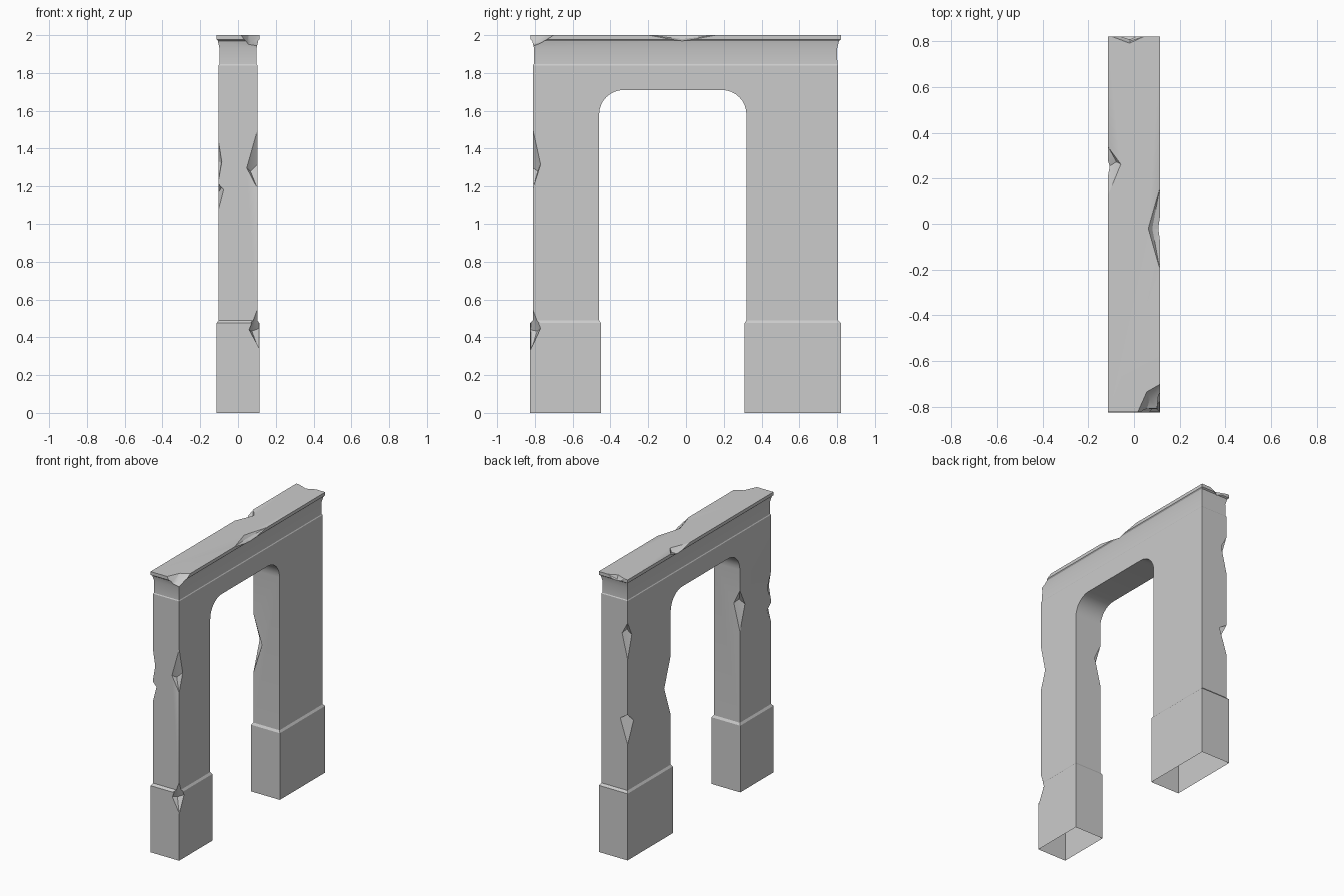
import bpy, bmesh, math
from mathutils import Vector as V

if "Cube" in bpy.data.objects:
    bpy.data.objects.remove(bpy.data.objects["Cube"])


def mesh_object(name, bm):
    bmesh.ops.recalc_face_normals(bm, faces=bm.faces)
    me = bpy.data.meshes.new(name)
    bm.to_mesh(me)
    bm.free()
    ob = bpy.data.objects.new(name, me)
    bpy.context.collection.objects.link(ob)
    return ob


def cut(target, cutter):
    cutter.hide_render = True
    m = target.modifiers.new("cut", 'BOOLEAN')
    m.operation, m.solver, m.object = 'DIFFERENCE', 'EXACT', cutter
    bpy.context.view_layer.objects.active = target
    bpy.ops.object.modifier_apply(modifier=m.name)
    bpy.data.objects.remove(cutter)


# Outer block: stacked rectangles (half depth, y min, y max, z) for plinth, wall, frieze and cap
levels = [(.113, -.825, .82, 0), (.113, -.825, .82, .475),
          (.103, -.81, .805, .49), (.103, -.81, .805, 1.84),
          (.099, -.806, .801, 1.846), (.098, -.804, .80, 1.93),
          (.107, -.814, .81, 1.97), (.114, -.823, .82, 1.977), (.114, -.823, .82, 2)]
bm = bmesh.new()
rings = [[bm.verts.new(p) for p in ((-h, a, z), (h, a, z), (h, b, z), (-h, b, z))]
         for h, a, b, z in levels]
for r, s in zip(rings, rings[1:]):
    for i in range(4):
        j = (i + 1) % 4
        bm.faces.new((r[i], r[j], s[j], s[i]))
bm.faces.new(rings[0])
bm.faces.new(rings[-1])
arch = mesh_object("stone_archway", bm)

# Doorway opening with rounded top corners and stepped plinth
R, top, y0, y1 = .13, 1.71, -.46, .32
outline = [(-.45, -.1), (-.45, .475), (y0, .49)]
for cy, start in ((y0 + R, 180), (y1 - R, 90)):
    for k in range(9):
        t = math.radians(start - k * 90 / 8)
        outline.append((cy + R * math.cos(t), top - R + R * math.sin(t)))
outline += [(y1, .49), (.31, .475), (.31, -.1)]
bm = bmesh.new()
face = bm.faces.new([bm.verts.new((-.3, y, z)) for y, z in outline])
ext = bmesh.ops.extrude_face_region(bm, geom=[face])
bmesh.ops.translate(bm, vec=(.6, 0, 0), verts=[g for g in ext['geom'] if isinstance(g, bmesh.types.BMVert)])
cut(arch, mesh_object("opening_cutter", bm))


# Broken edges: faceted wedges, u and v reach into the stone, lo and hi run along the edge
def chip(c, u, v, lo, hi):
    c, u, v, lo, hi = V(c), V(u), V(v), V(lo), V(hi)
    out = -(u.normalized() + v.normalized())
    skew = (lo + hi) * .2
    pts = [c + lo + out * .003, c + hi + out * .003, c + out * .06,
           c + u - v.normalized() * .004, c + v - u.normalized() * .004 + skew,
           c + u * .62 + v * .6 - skew]
    b = bmesh.new()
    for p in pts:
        b.verts.new(p)
    bmesh.ops.convex_hull(b, input=b.verts)
    return mesh_object("chip_cutter", b)


# Upright edges: x, y, z of deepest point, reach in x, reach in y, z bottom, z top
for x, y, z, dx, dy, zb, zt in [
        (.103, -.81, 1.30, -.06, .042, 1.18, 1.52),
        (.108, -.818, .44, -.055, .05, .33, .59),
        (-.103, -.81, 1.33, .018, .045, 1.21, 1.46),
        (-.103, -.81, 1.18, .028, .05, 1.06, 1.215),
        (-.103, .805, 1.60, .045, -.05, 1.40, 1.69),
        (-.103, .805, .99, .06, -.07, .80, 1.03),
        (-.103, .32, 1.06, .07, .075, .83, 1.28),
        (-.103, -.46, 1.33, .05, -.06, 1.12, 1.44)]:
    cut(arch, chip((x, y, z), (dx, 0, 0), (0, dy, 0), (0, 0, zb - z), (0, 0, zt - z)))

# Long cap edges: x, y of deepest point, reach in x, drop, y start, y end
for x, y, dx, dz, ya, yb in [(.114, -.02, -.055, -.035, -.22, .18),
                             (-.114, .26, .06, -.035, .11, .345)]:
    cut(arch, chip((x, y, 2), (dx, 0, 0), (0, 0, dz), (0, ya - y, 0), (0, yb - y, 0)))

# Broken cap corner at the front and shallow chip on the back end
bm = bmesh.new()
for p in ((.01, -.83, 2.005), (.125, -.69, 2.005), (.055, -.73, 2.005), (.05, -.83, 1.945),
          (.125, -.83, 1.93), (.125, -.77, 1.955), (.07, -.765, 1.965), (.125, -.83, 2.005)):
    bm.verts.new(p)
bmesh.ops.convex_hull(bm, input=bm.verts)
cut(arch, mesh_object("corner_cutter", bm))
cut(arch, chip((-.02, .82, 2), (0, -.03, 0), (0, 0, -.045), (-.085, 0, 0), (.07, 0, 0)))

# Hollow underside, then crisp shading with smooth arch corners
bm = bmesh.new()
bm.from_mesh(arch.data)
bmesh.ops.delete(bm, geom=[f for f in bm.faces if all(v.co.z < .001 for v in f.verts)], context='FACES')
bm.to_mesh(arch.data)
bm.free()
bpy.ops.object.select_all(action='DESELECT')
arch.select_set(True)
bpy.context.view_layer.objects.active = arch
bpy.ops.object.shade_smooth_by_angle(angle=math.radians(25))
